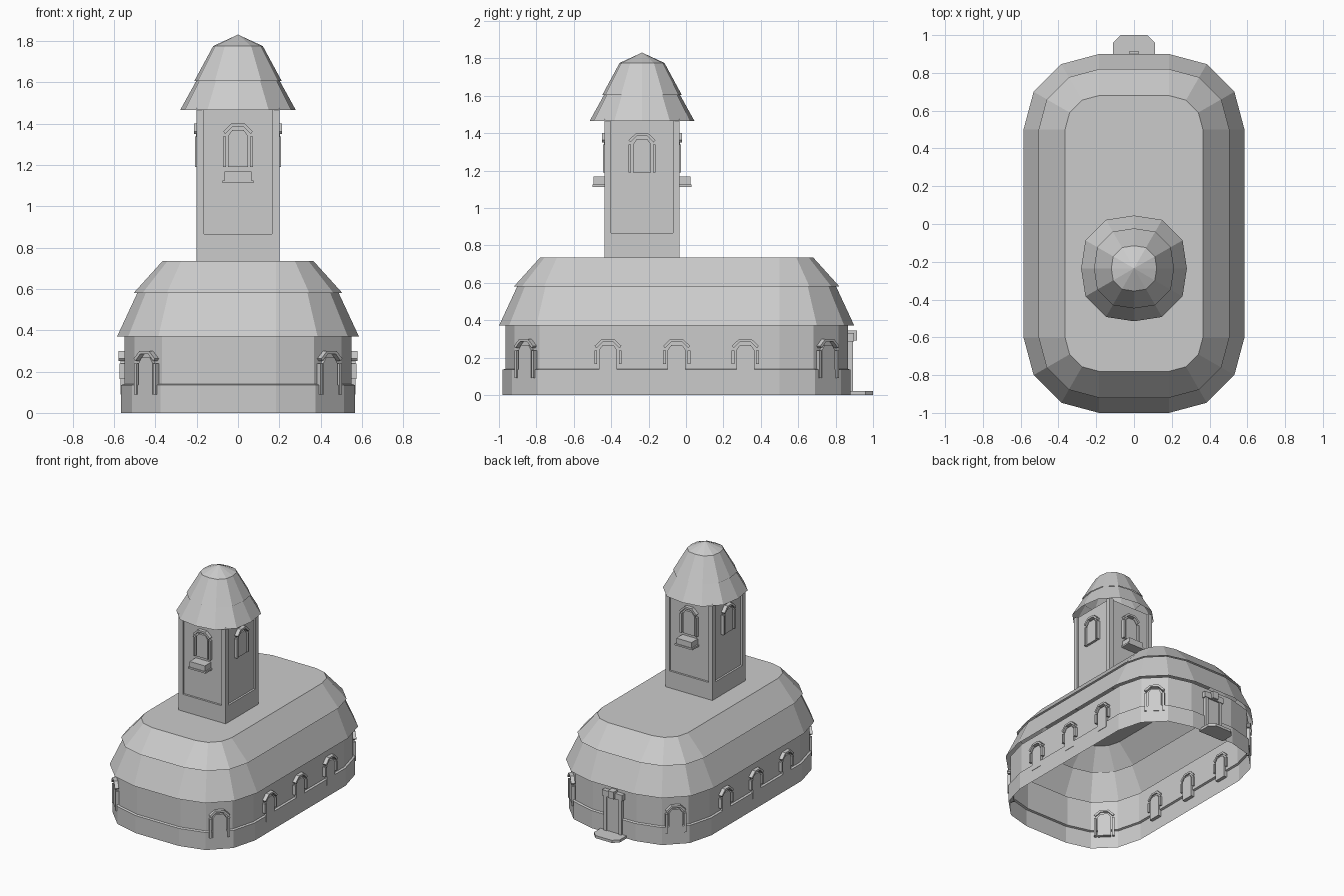
import bpy, bmesh
from math import sin, cos, radians, pi
from mathutils import Matrix, Vector

if "Cube" in bpy.data.objects:
    bpy.data.objects.remove(bpy.data.objects["Cube"])

BODY_Y, TOWER_Y = -0.05, -0.235


def finish(name, bm):
    bmesh.ops.recalc_face_normals(bm, faces=bm.faces[:])
    me = bpy.data.meshes.new(name)
    bm.to_mesh(me)
    bm.free()
    ob = bpy.data.objects.new(name, me)
    bpy.context.collection.objects.link(ob)
    return ob


def loft(name, rings, cap_top=False):
    """Skin a stack of closed rings of equal point count."""
    bm = bmesh.new()
    rows = [[bm.verts.new(p) for p in ring] for ring in rings]
    n = len(rows[0])
    for a, b in zip(rows, rows[1:]):
        for i in range(n):
            j = (i + 1) % n
            bm.faces.new((a[i], a[j], b[j], b[i]))
    if cap_top:
        bm.faces.new(rows[-1])
    return finish(name, bm)


def add_prism(bm, outline, n0, n1, mat):
    """Outline in (across, height), extruded along the outward direction."""
    lo = [bm.verts.new(mat @ Vector((n0, u, z))) for u, z in outline]
    hi = [bm.verts.new(mat @ Vector((n1, u, z))) for u, z in outline]
    bm.faces.new(lo)
    bm.faces.new(hi)
    for i in range(len(lo)):
        j = (i + 1) % len(lo)
        bm.faces.new((lo[i], lo[j], hi[j], hi[i]))


def rect(u0, u1, z0, z1):
    return [(u0, z0), (u1, z0), (u1, z1), (u0, z1)]


def wall_frame(x, y, z, angle):
    return Matrix.Translation((x, y, z)) @ Matrix.Rotation(radians(angle), 4, 'Z')


def body_ring(r, z):
    """Rounded rectangle with three segments per corner."""
    pts = []
    for q, (sx, sy) in enumerate(((1, 1), (-1, 1), (-1, -1), (1, -1))):
        for k in range(4):
            a = q * pi / 2 + k * pi / 6
            pts.append((sx * .185 + r * cos(a), BODY_Y + sy * .55 + r * sin(a), z))
    return pts


def tower_roof_ring(r, z):
    """Twelve sides, slightly squared."""
    pts = []
    for k in range(12):
        rr = r if k % 3 == 0 else r * 1.06
        pts.append((rr * cos(k * pi / 6), TOWER_Y + rr * sin(k * pi / 6), z))
    return pts


def square_ring(h, z):
    return [(sx * h, TOWER_Y + sy * h, z) for sx, sy in ((1, 1), (-1, 1), (-1, -1), (1, -1))]


def notched_ring(z):
    pts = []
    for q in range(4):
        rot = Matrix.Rotation(q * pi / 2, 3, 'Z')
        for x, y in ((.185, .165), (.2, .165), (.2, .2), (.165, .2), (.165, .185)):
            p = rot @ Vector((x, y, z))
            pts.append((p.x, p.y + TOWER_Y, z))
    return pts


# main hall walls and two-tier roof
loft("hall_walls", [body_ring(.38, 0), body_ring(.38, .135), body_ring(.365, .14), body_ring(.365, .375)])
loft("hall_lower_roof", [body_ring(.40, .37), body_ring(.30, .585)])
loft("hall_upper_roof", [body_ring(.32, .58), body_ring(.18, .735)], cap_top=True)

# tower shaft with recessed panels, and two-tier roof
loft("tower_foot", [square_ring(.2, .73), square_ring(.2, .865), square_ring(.18, .865)])
loft("tower_shaft", [notched_ring(.865), notched_ring(1.475)])
loft("tower_lower_roof", [tower_roof_ring(.28, 1.465), tower_roof_ring(.2, 1.61)])
loft("tower_upper_roof", [tower_roof_ring(.212, 1.605), tower_roof_ring(.12, 1.775),
                          tower_roof_ring(.001, 1.83)], cap_top=True)


def window(name, mat, jamb_z=.09, sill=False):
    bm = bmesh.new()
    # pane
    add_prism(bm, [(-.048, .09), (.048, .09), (.048, .24), (.028, .268), (-.028, .268), (-.048, .24)],
              -.012, .018, mat)
    # jambs
    for s in (-1, 1):
        add_prism(bm, rect(s * .058, s * .073, jamb_z, .238), -.012, .024, mat)
    # arched hood
    add_prism(bm, [(-.072, .262), (-.032, .3), (.032, .3), (.072, .262),
                   (.062, .25), (.027, .285), (-.027, .285), (-.062, .25)], -.012, .028, mat)
    if sill:
        add_prism(bm, rect(-.065, .065, .025, .067), 0, .075, mat)
        add_prism(bm, rect(-.075, .075, .012, .025), 0, .08, mat)
    finish(name, bm)


# hall windows: three per long side, one per diagonal corner
for s, side in ((1, "right"), (-1, "left")):
    ang = 0 if s > 0 else 180
    for i, y in enumerate((-.417, -.05, .317)):
        window(f"{side}_window_{i + 1}", wall_frame(s * .55, y, 0, ang), jamb_z=.165)
    for t, end in ((1, "back"), (-1, "front")):
        c = .365 * cos(radians(15)) * cos(pi / 4)
        a = 45 * t if s > 0 else 180 - 45 * t
        window(f"{end}_{side}_corner_window",
               wall_frame(s * (.185 + c), BODY_Y + t * (.55 + c), 0, a))

# tower windows, sills on front and back
for q in range(4):
    a = q * 90
    window(f"tower_window_{q + 1}",
           wall_frame(.185 * cos(radians(a)), TOWER_Y + .185 * sin(radians(a)), 1.1, a), sill=q % 2 == 1)

# back door
door = bmesh.new()
m = wall_frame(0, .865, 0, 90)
add_prism(door, rect(-.052, .052, .02, .285), -.012, .02, m)
for s in (-1, 1):
    add_prism(door, rect(s * .052, s * .075, .02, .285), -.012, .028, m)
add_prism(door, rect(-.085, .085, .285, .33), -.012, .032, m)
add_prism(door, rect(-.025, .025, .29, .345), -.012, .05, m)
finish("back_door", door)

# chamfered door step
step = [(-.11, .86), (.11, .86), (.11, .96), (.07, 1.0), (-.07, 1.0), (-.11, .96)]
st = bmesh.new()
face = st.faces.new([st.verts.new((x, y, 0)) for x, y in step])
ext = bmesh.ops.extrude_face_region(st, geom=[face], use_keep_orig=True)
bmesh.ops.translate(st, vec=(0, 0, .02), verts=[v for v in ext["geom"] if isinstance(v, bmesh.types.BMVert)])
finish("door_step", st)
